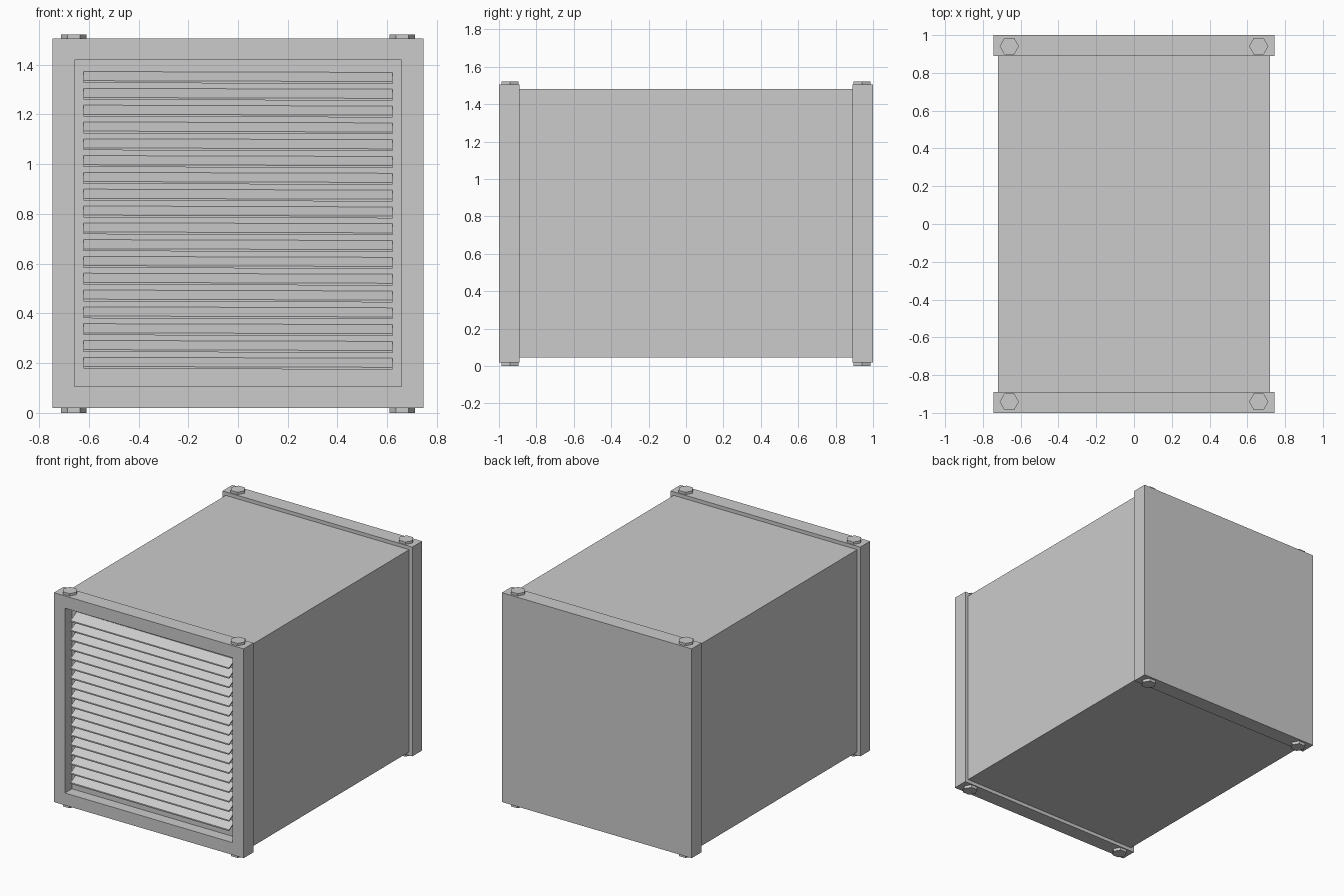
import bpy, bmesh, math

if "Cube" in bpy.data.objects:
    bpy.data.objects.remove(bpy.data.objects["Cube"])


def finish(name, bm):
    bmesh.ops.recalc_face_normals(bm, faces=bm.faces)
    mesh = bpy.data.meshes.new(name)
    bm.to_mesh(mesh)
    bm.free()
    ob = bpy.data.objects.new(name, mesh)
    bpy.context.collection.objects.link(ob)
    return ob


def box_mesh(lo, hi):
    bm = bmesh.new()
    bmesh.ops.create_cube(bm, size=1)
    for v in bm.verts:
        v.co = [(a + b) / 2 + c * (b - a) for a, b, c in zip(lo, hi, v.co)]
    return bm


# Main body
finish("body", box_mesh((-0.72, -0.9, 0.045), (0.72, 0.9, 1.48)))

# Rear end plate
finish("rear_plate", box_mesh((-0.745, 0.89, 0.02), (0.745, 1.0, 1.505)))

# Front frame with a recessed opening
bm = box_mesh((-0.745, -1.0, 0.02), (0.745, -0.89, 1.505))
bm.normal_update()
face = min(bm.faces, key=lambda f: f.calc_center_median().y)
bmesh.ops.inset_region(bm, faces=[face], thickness=0.123)
recess = bmesh.ops.extrude_discrete_faces(bm, faces=[face])["faces"][0]
for v in recess.verts:
    v.co.y = -0.922
finish("front_frame", bm)

# Sloping louvre slats: profile in y, z swept across the opening
COUNT, TOP, BOTTOM = 18, 1.325, 0.176
profile = [(-0.988, 0.0), (-0.988, 0.009), (-0.918, 0.048), (-0.918, 0.039)]
for i in range(COUNT):
    z = TOP + (BOTTOM - TOP) * i / (COUNT - 1)
    bm = bmesh.new()
    ends = [[bm.verts.new((x, y, z + dz - 0.003 * x)) for y, dz in profile]
            for x in (-0.622, 0.622)]
    bm.faces.new(ends[0])
    bm.faces.new(ends[1][::-1])
    for k in range(4):
        n = (k + 1) % 4
        bm.faces.new((ends[0][k], ends[1][k], ends[1][n], ends[0][n]))
    finish(f"louvre_slat_{i + 1}", bm)

# Hexagonal bolts through the corners, heads above and feet below
for sx in (-1, 1):
    for sy in (-1, 1):
        for part, z in (("bolt_head", 1.507), ("bolt_foot", 0.015)):
            bm = bmesh.new()
            bmesh.ops.create_cone(bm, cap_ends=True, segments=6, radius1=0.051,
                                  radius2=0.051, depth=0.03)
            # Put the hexagon points along x
            if abs(max(v.co.x for v in bm.verts) - 0.051) > 0.001:
                for v in bm.verts:
                    v.co.x, v.co.y = v.co.y, v.co.x
            bmesh.ops.translate(bm, verts=bm.verts, vec=(sx * 0.66, sy * 0.941, z))
            finish(part, bm)
